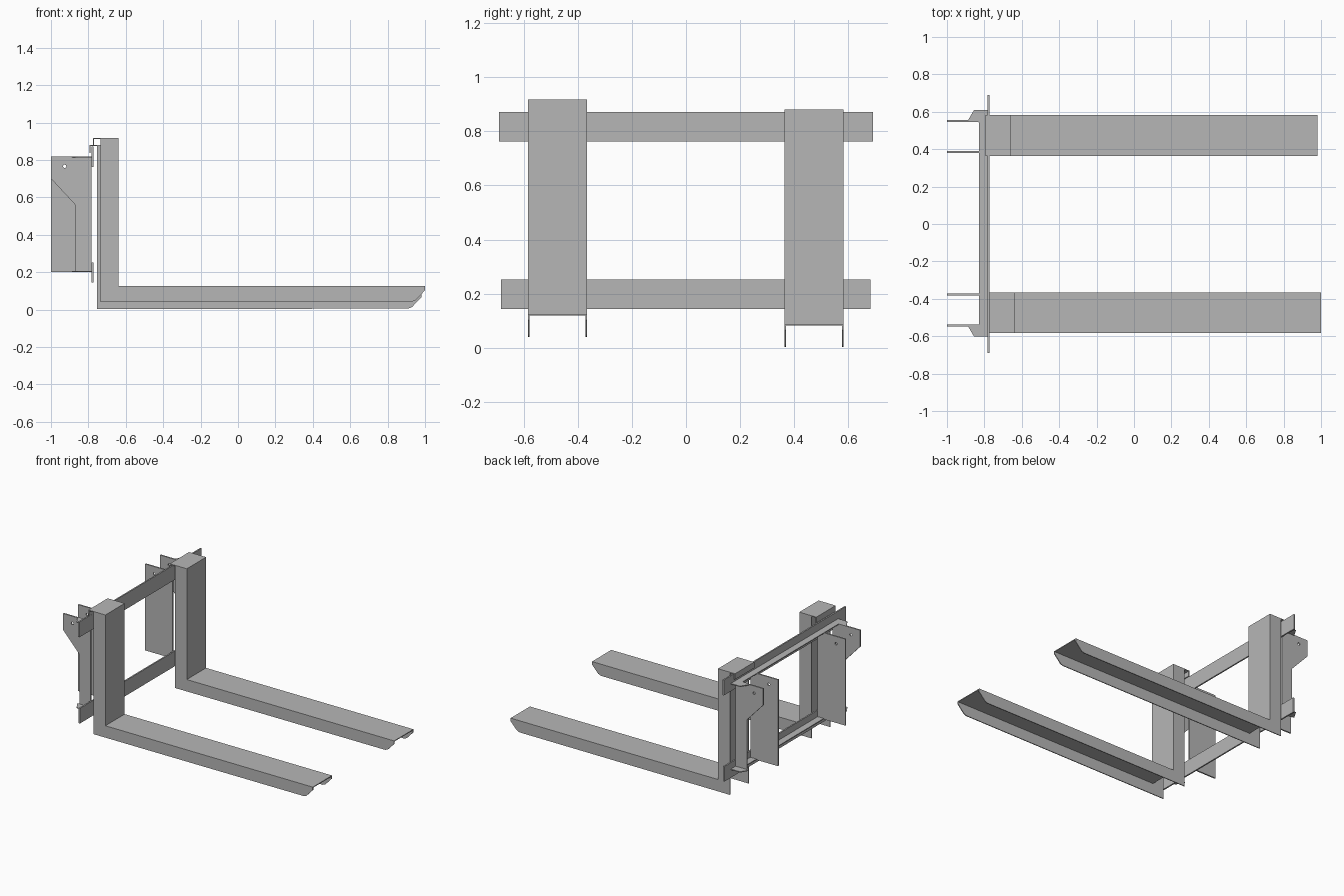
import bpy, bmesh, math
from mathutils import Vector

cube = bpy.data.objects.get("Cube")
if cube:
    bpy.data.objects.remove(cube, do_unlink=True)

steel = bpy.data.materials.new("plain_grey_steel")
steel.use_nodes = True
GREY = (0.47, 0.47, 0.47, 1)
steel.diffuse_color = GREY
steel.node_tree.nodes["Principled BSDF"].inputs["Base Color"].default_value = GREY


def plate(name, outline, axis, start, thick, hole=None):
    """Flat plate: outline in (x, z) for axis 'y' or (x, y) for axis 'z', with an optional round hole."""
    def place(a, b):
        return Vector((a, start, b)) if axis == 'y' else Vector((a, b, start))
    loops = [outline]
    if hole:
        cx, cz, r = hole
        loops.append([(cx + r * math.cos(math.tau * i / 12),
                       cz + r * math.sin(math.tau * i / 12)) for i in range(12)])
    bm = bmesh.new()
    edges = []
    for loop in loops:
        vs = [bm.verts.new(place(*p)) for p in loop]
        edges += [bm.edges.new((v, vs[i - 1])) for i, v in enumerate(vs)]
    bmesh.ops.triangle_fill(bm, edges=edges, use_beauty=True)
    bmesh.ops.dissolve_limit(bm, angle_limit=0.01, verts=bm.verts[:], edges=bm.edges[:])
    grown = bmesh.ops.extrude_face_region(bm, geom=bm.faces[:], use_keep_orig=True)
    shift = Vector((0, thick, 0)) if axis == 'y' else Vector((0, 0, thick))
    moved = [g for g in grown["geom"] if isinstance(g, bmesh.types.BMVert)]
    bmesh.ops.translate(bm, verts=moved, vec=shift)
    bmesh.ops.recalc_face_normals(bm, faces=bm.faces[:])
    return finish(name, bm)


def box(name, x, y, z):
    bm = bmesh.new()
    bmesh.ops.create_cube(bm, size=1)
    for v in bm.verts:
        v.co = Vector([(lo + hi) / 2 + c * (hi - lo) for c, (lo, hi) in zip(v.co, (x, y, z))])
    return finish(name, bm)


def finish(name, bm):
    mesh = bpy.data.meshes.new(name)
    bm.to_mesh(mesh)
    bm.free()
    mesh.materials.append(steel)
    obj = bpy.data.objects.new(name, mesh)
    bpy.context.collection.objects.link(obj)
    return obj


T = 0.006


# Forks: open channels folded into an L, hooked over the upper rail
def fork(side, y0, dx, dz):
    y1 = y0 + 0.218
    profile = [(-0.735, 0.04), (0.93, 0.042), (0.95, 0.05), (1.0, 0.103), (1.0, 0.125),
               (-0.64, 0.125), (-0.64, 0.917), (-0.735, 0.917)]
    profile = [(x + dx, z + dz) for x, z in profile]
    for edge, y in (("outer", y0), ("inner", y1 - T)):
        plate(f"{side}_fork_{edge}_flange", profile, 'y', y, T)
    inside = (y0 + T, y1 - T)
    box(f"{side}_fork_tine_top", (-0.64 + dx - T, 1.0 + dx), inside, (0.125 - T + dz, 0.125 + dz))
    box(f"{side}_fork_upright_face", (-0.64 + dx - T, -0.64 + dx), inside, (0.125 + dz, 0.917 + dz))
    box(f"{side}_fork_cap", (-0.775 + dx, -0.64 + dx - T), (y0, y1), (0.917 - T + dz, 0.917 + dz))
    box(f"{side}_fork_hook", (-0.775 + dx, -0.775 + dx + T), (y0, y1), (0.875 + dz, 0.917 - T + dz))


fork("front", -0.584, 0, 0)
fork("back", 0.364, -0.02, -0.037)

# Carriage rails
box("upper_rail", (-0.782, -0.772), (-0.69, 0.69), (0.762, 0.872))
box("lower_rail", (-0.782, -0.772), (-0.684, 0.682), (0.144, 0.252))

# Horizontal cross plates with widened ends
YC = 0.004
half = [(-0.782, 0.606), (-0.855, 0.606), (-0.888, 0.55), (-0.83, 0.54)]
cross = [(x, y + YC) for x, y in half] + [(x, YC - y) for x, y in reversed(half)]
plate("upper_cross_plate", cross, 'z', 0.812, T)
plate("lower_cross_plate", cross, 'z', 0.2, T)

# Mounting brackets: a notched outer plate and a full inner plate on each side
hole = (-0.927, 0.766, 0.009)
outer = [(-1, 0.818), (-0.782, 0.818), (-0.782, 0.2), (-0.87, 0.2), (-0.87, 0.56), (-1, 0.7)]
inner = [(-1, 0.818), (-0.782, 0.818), (-0.782, 0.2), (-1, 0.2)]
for side, s in (("front", -1), ("back", 1)):
    plate(f"{side}_outer_bracket", outer, 'y', YC + s * 0.547 - 0.005, 0.01, hole)
    plate(f"{side}_inner_bracket", inner, 'y', YC + s * 0.38 - 0.005, 0.01, hole)
